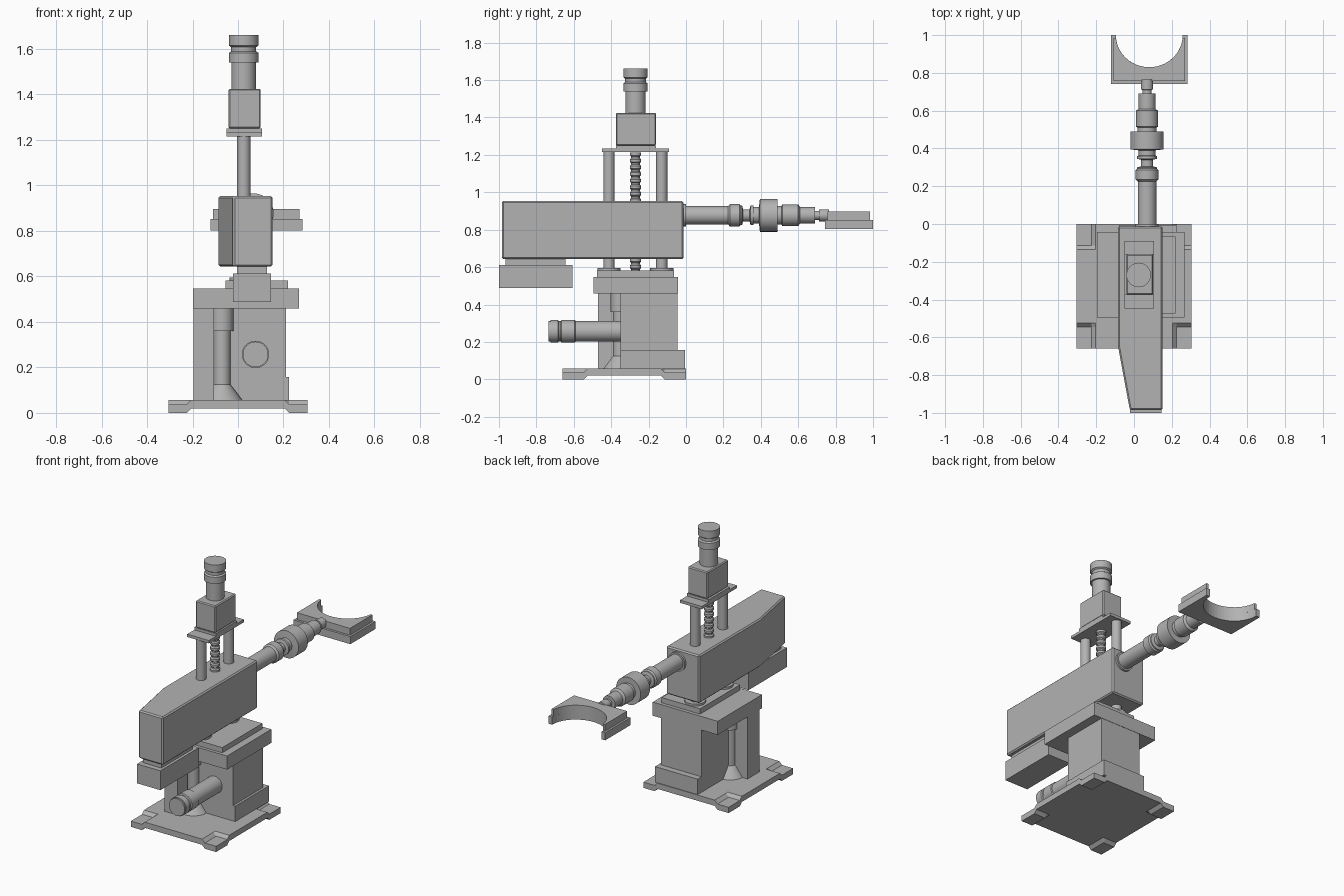
import bpy, bmesh, math
from mathutils import Matrix

if "Cube" in bpy.data.objects:
    bpy.data.objects.remove(bpy.data.objects["Cube"])

grey = bpy.data.materials.new("machine_grey")
grey.diffuse_color = (0.45, 0.45, 0.45, 1)
grey.use_nodes = True
grey.node_tree.nodes["Principled BSDF"].inputs["Base Color"].default_value = grey.diffuse_color


def finish(name, bm, smooth=False):
    bmesh.ops.recalc_face_normals(bm, faces=bm.faces[:])
    me = bpy.data.meshes.new(name)
    bm.to_mesh(me)
    bm.free()
    me.materials.append(grey)
    ob = bpy.data.objects.new(name, me)
    bpy.context.collection.objects.link(ob)
    if smooth:
        bpy.ops.object.select_all(action='DESELECT')
        ob.select_set(True)
        bpy.context.view_layer.objects.active = ob
        bpy.ops.object.shade_smooth_by_angle(angle=math.radians(35))
    return ob


def bevel(ob, width):
    m = ob.modifiers.new("bevel", 'BEVEL')
    m.width, m.segments, m.limit_method = width, 1, 'ANGLE'


def prism(name, outline, z0, z1):
    """Extrude an xy outline from z0 to z1."""
    bm = bmesh.new()
    face = bm.faces.new([bm.verts.new((x, y, z0)) for x, y in outline])
    ext = bmesh.ops.extrude_face_region(bm, geom=[face])
    for v in ext["geom"]:
        if isinstance(v, bmesh.types.BMVert):
            v.co.z = z1
    return finish(name, bm)


def box(name, x0, x1, y0, y1, z0, z1):
    return prism(name, [(x0, y0), (x1, y0), (x1, y1), (x0, y1)], z0, z1)


def lathe(name, profile, origin, axis='Z', n=32):
    """Closed solid of revolution from (radius, distance) pairs."""
    bm = bmesh.new()
    rings = [[bm.verts.new((r * math.cos(2 * math.pi * i / n), r * math.sin(2 * math.pi * i / n), d))
              for i in range(n)] for r, d in profile]
    for a, b in zip(rings, rings[1:]):
        for i in range(n):
            j = (i + 1) % n
            bm.faces.new((a[i], a[j], b[j], b[i]))
    bm.faces.new(rings[0])
    bm.faces.new(rings[-1])
    if axis == 'Y':
        bm.transform(Matrix.Rotation(-math.pi / 2, 4, 'X'))
    bm.transform(Matrix.Translation(origin))
    return finish(name, bm, True)


def steps(*segs):
    """Stepped profile from (radius, start, end) segments."""
    return [p for r, a, b in segs for p in ((r, a), (r, b))]


# base plate with four lowered corner feet
bm = bmesh.new()
xs = [-0.305, -0.225, -0.205, 0.205, 0.225, 0.305]
ys = [-0.66, -0.545, -0.525, -0.135, -0.115, 0.0]
grid = [[bm.verts.new((x, y, 0.02 - (0.02 if i in (0, 1, 4, 5) and j in (0, 1, 4, 5) else 0)))
         for j, y in enumerate(ys)] for i, x in enumerate(xs)]
for i in range(5):
    for j in range(5):
        bm.faces.new((grid[i][j], grid[i + 1][j], grid[i + 1][j + 1], grid[i][j + 1]))
ext = bmesh.ops.extrude_face_region(bm, geom=bm.faces[:])
for v in ext["geom"]:
    if isinstance(v, bmesh.types.BMVert):
        v.co.z += 0.037
finish("base_plate", bm)

# pedestal
box("plinth", -0.08, 0.225, -0.35, -0.005, 0.055, 0.157)
box("pedestal_block", -0.08, 0.21, -0.35, -0.045, 0.157, 0.46)
box("support_column", -0.195, -0.105, -0.47, -0.35, 0.055, 0.46)
lathe("support_post", [(0.09, 0.055), (0.037, 0.125), (0.037, 0.36), (0.05, 0.36), (0.05, 0.46)],
      (-0.07, -0.353, 0))
box("table", -0.197, 0.268, -0.495, -0.043, 0.46, 0.548)
box("table_cap", -0.055, 0.22, -0.475, -0.065, 0.548, 0.582)

# side motor
lathe("side_motor", steps((0.056, 0, 0.01), (0.06, 0.01, 0.05), (0.054, 0.055, 0.065),
                          (0.06, 0.07, 0.14), (0.055, 0.145, 0.39)),
      (0.077, -0.735, 0.257), 'Y')

# guide rods, lift screw and their collars
for label, y in (("front", -0.412), ("rear", -0.13)):
    lathe(label + "_guide_rod", steps((0.062, 0.58, 0.595), (0.03, 0.595, 1.22)), (0.025, y, 0))
thread = []
for k in range(18):
    z = 0.58 + k * 0.0355
    thread += [(0.023, z), (0.023, z + 0.008), (0.03, z + 0.014), (0.03, z + 0.028)]
lathe("lift_screw", thread, (0.025, -0.27, 0), n=24)

# top drive
box("drive_plate", -0.05, 0.105, -0.448, -0.09, 1.215, 1.233)
box("drive_flange", -0.05, 0.105, -0.375, -0.16, 1.233, 1.25)
bevel(box("drive_housing", -0.041, 0.1, -0.375, -0.16, 1.25, 1.425), 0.006)
lathe("drive_motor", steps((0.054, 1.42, 1.54), (0.065, 1.54, 1.583), (0.055, 1.59, 1.608),
                           (0.065, 1.615, 1.662)), (0.025, -0.27, 0))

# tapered arm with counterweight
bevel(prism("arm", [(-0.022, -0.985), (0.152, -0.985), (0.152, -0.013), (-0.086, -0.013),
                    (-0.086, -0.64)], 0.643, 0.953), 0.008)
box("weight_neck", -0.005, 0.127, -0.965, -0.645, 0.605, 0.65)
box("counterweight", -0.022, 0.145, -1.0, -0.607, 0.487, 0.612)

# spindle reaching to the cradle
lathe("spindle", steps((0.06, -0.02, 0.0), (0.049, 0.0, 0.225), (0.06, 0.235, 0.285),
                       (0.052, 0.293, 0.3), (0.032, 0.305, 0.34), (0.052, 0.345, 0.36),
                       (0.044, 0.362, 0.39), (0.088, 0.395, 0.49), (0.05, 0.49, 0.51),
                       (0.058, 0.515, 0.6), (0.044, 0.61, 0.69), (0.024, 0.69, 0.71),
                       (0.032, 0.712, 0.765)), (0.069, 0, 0.877), 'Y')


# two-layer cradle with a half-round cut
def cradle(name, half, y0, y1, z0, z1):
    cx, r, n = 0.081, 0.177, 24
    a0 = math.asin((1.0 - y1) / 0.17)
    arc = []
    for i in range(n + 1):
        a = a0 + (math.pi - 2 * a0) * i / n
        arc.append((cx + r * math.cos(a), 1.0 - 0.17 * math.sin(a)))
    prism(name, [(cx - half, y1), (cx - half, y0), (cx + half, y0), (cx + half, y1)] + arc, z0, z1)


cradle("cradle_lower", 0.203, 0.742, 1.0, 0.803, 0.852)
cradle("cradle_upper", 0.19, 0.757, 0.985, 0.852, 0.896)
